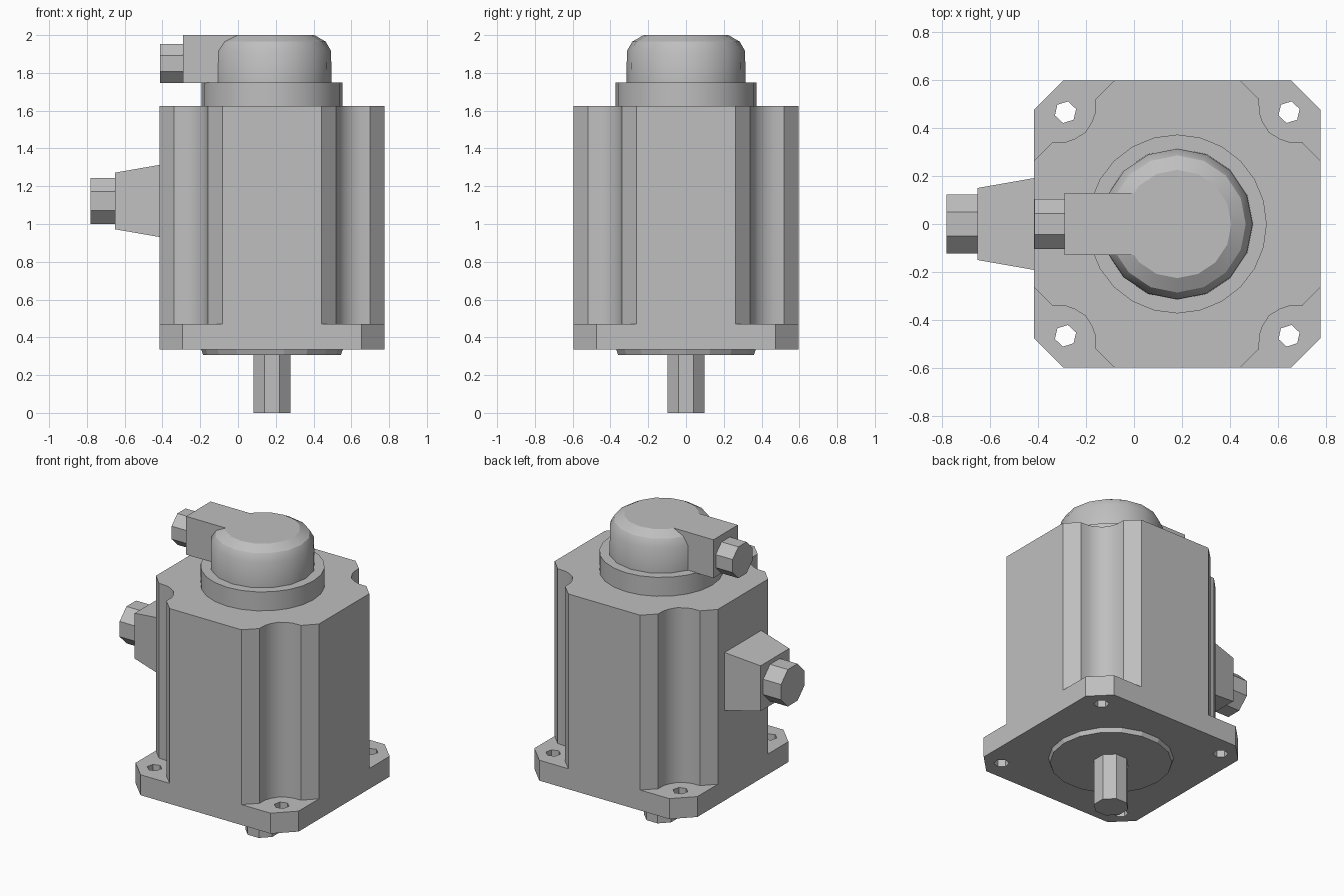
import bpy, bmesh, math
from mathutils import Vector, Matrix

AXIS = 0.18   # x of the motor axis
HALF = 0.596  # half width of the housing

cube = bpy.data.objects.get("Cube")
if cube:
    bpy.data.objects.remove(cube, do_unlink=True)

grey = bpy.data.materials.new("machine grey")
grey.use_nodes = True
COLOUR = (0.52, 0.52, 0.52, 1)
grey.diffuse_color = COLOUR
grey.node_tree.nodes["Principled BSDF"].inputs["Base Color"].default_value = COLOUR


def finish(name, bm, smooth=None):
    bmesh.ops.recalc_face_normals(bm, faces=bm.faces)
    mesh = bpy.data.meshes.new(name)
    bm.to_mesh(mesh)
    bm.free()
    mesh.materials.append(grey)
    ob = bpy.data.objects.new(name, mesh)
    bpy.context.collection.objects.link(ob)
    if smooth:
        bpy.ops.object.select_all(action="DESELECT")
        ob.select_set(True)
        bpy.context.view_layer.objects.active = ob
        bpy.ops.object.shade_smooth_by_angle(angle=math.radians(smooth))
    return ob


def prism(name, loops, z0, z1, smooth=None):
    """Extrude an outline, with optional holes, from z0 to z1."""
    bm = bmesh.new()
    for loop in loops:
        vs = [bm.verts.new((x + AXIS, y, z0)) for x, y in loop]
        for a, b in zip(vs, vs[1:] + vs[:1]):
            bm.edges.new((a, b))
    bmesh.ops.triangle_fill(bm, edges=bm.edges[:], use_beauty=True)
    ext = bmesh.ops.extrude_face_region(bm, geom=bm.faces[:], use_keep_orig=True)
    top = [v for v in ext["geom"] if isinstance(v, bmesh.types.BMVert)]
    bmesh.ops.translate(bm, verts=top, vec=(0, 0, z1 - z0))
    return finish(name, bm, smooth)


def lathe(name, profile, sides, origin, direction=(0, 0, 1), turn=0.0, smooth=None):
    """Stack rings of (radius, height) along a direction and cap the ends."""
    bm = bmesh.new()
    rings = []
    for r, h in profile:
        rings.append([bm.verts.new((r * math.cos(turn + math.tau * i / sides),
                                    r * math.sin(turn + math.tau * i / sides), h))
                      for i in range(sides)])
    for low, high in zip(rings, rings[1:]):
        for i in range(sides):
            j = (i + 1) % sides
            bm.faces.new((low[i], low[j], high[j], high[i]))
    bm.faces.new(rings[0])
    bm.faces.new(rings[-1])
    rot = Vector(direction).to_track_quat("Z", "Y").to_matrix().to_4x4()
    bm.transform(Matrix.Translation(origin) @ rot)
    return finish(name, bm, smooth)


def block(name, x0, x1, size0, size1, z0, z1):
    """Box along x whose end sections are (half width, half height)."""
    bm = bmesh.new()
    bmesh.ops.create_cube(bm, size=2)
    for v in bm.verts:
        x, (w, h), z = (x0, size0, z0) if v.co.x < 0 else (x1, size1, z1)
        v.co = (x, v.co.y * w, z + v.co.z * h)
    return finish(name, bm)


def four_corners(corner):
    """Repeat a corner path, symmetric about its diagonal, around the axis."""
    loop = []
    for k in range(4):
        c, s = round(math.cos(k * math.pi / 2)), round(math.sin(k * math.pi / 2))
        loop += [(c * x - s * y, s * x + c * y) for x, y in corner]
    return loop


# Mounting plate with chamfered corners and bolt holes
holes = [[(sx * 0.465 + 0.046 * math.cos(math.tau * i / 6 + 0.3),
           sy * 0.465 + 0.046 * math.sin(math.tau * i / 6 + 0.3)) for i in range(6)]
         for sx in (-1, 1) for sy in (-1, 1)]
outline = four_corners([(HALF, 0.475), (0.475, HALF)])
prism("mounting_plate", [outline] + holes, 0.335, 0.47)

# Housing with a fluted recess at each corner
half_flute = [(HALF, 0.262), (0.52, 0.34), (0.462, 0.342), (0.425, 0.355)]
flute = half_flute + [(0.382, 0.382)] + [(y, x) for x, y in reversed(half_flute)]
prism("motor_housing", [four_corners(flute)], 0.47, 1.625, smooth=30)

# Shaft and pilot boss underneath
lathe("drive_shaft", [(0.106, 0), (0.106, 0.32)], 8, (AXIS, 0, 0), turn=math.pi / 8)
lathe("pilot_boss", [(0.365, 0.307), (0.375, 0.335)], 18, (AXIS, 0, 0))

# Collar and rounded encoder cap on top
lathe("encoder_collar", [(0.372, 1.625), (0.372, 1.75)], 24, (AXIS, 0, 0), smooth=30)
lathe("encoder_cap", [(0.315, 1.75), (0.313, 1.915), (0.285, 1.965), (0.225, 2.0)],
      16, (AXIS, 0, 0), smooth=30)

# Encoder outlet and its cable plug
block("encoder_outlet", -0.29, 0.03, (0.128, 0.1265), (0.128, 0.1265), 1.8735, 1.8735)
lathe("encoder_plug", [(0.112, 0), (0.112, 0.125)], 8, (-0.288, 0, 1.85),
      (-1, 0, 0), turn=math.pi / 8)

# Power outlet and its cable plug on the side
block("power_outlet", -0.65, -0.41, (0.15, 0.15), (0.192, 0.192), 1.122, 1.122)
lathe("power_plug", [(0.132, 0), (0.132, 0.135)], 8, (-0.645, 0, 1.122),
      (-1, 0, 0), turn=math.pi / 8)
